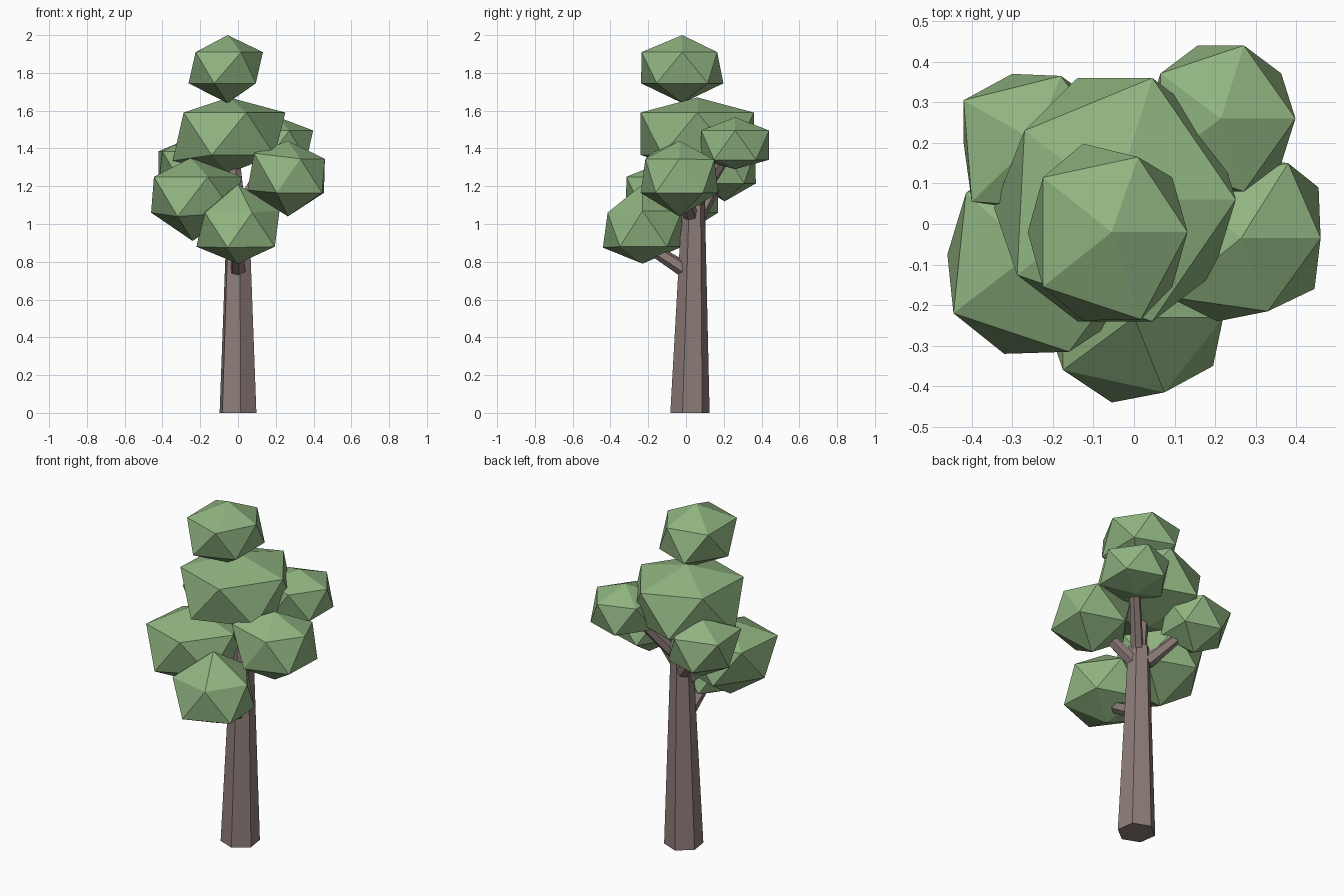
import bpy, bmesh, math
from mathutils import Vector

if "Cube" in bpy.data.objects:
    bpy.data.objects.remove(bpy.data.objects["Cube"])


def material(name, colour):
    m = bpy.data.materials.new(name)
    m.diffuse_color = (*colour, 1)
    m.use_nodes = True
    m.node_tree.nodes["Principled BSDF"].inputs["Base Color"].default_value = m.diffuse_color
    return m


bark = material("bark", (0.27, 0.205, 0.19))
leaf = material("leaf", (0.28, 0.46, 0.22))


def finish(bm, name, mat):
    bmesh.ops.recalc_face_normals(bm, faces=bm.faces)
    me = bpy.data.meshes.new(name)
    bm.to_mesh(me)
    bm.free()
    me.materials.append(mat)
    ob = bpy.data.objects.new(name, me)
    bpy.context.collection.objects.link(ob)


def limb(name, start, end, r0, r1, flat=False):
    """Six-sided tapered limb; flat keeps the end rings horizontal."""
    a, b = Vector(start), Vector(end)
    d = Vector((0, 0, 1)) if flat else (b - a).normalized()
    q = Vector((0, 0, 1)).rotation_difference(d)
    bm = bmesh.new()
    rings = []
    for c, r in ((a, r0), (b, r1)):
        ring = []
        for k in range(6):
            t = math.radians(-82 + 60 * k)
            ring.append(bm.verts.new(c + q @ Vector((r * math.cos(t), r * math.sin(t), 0))))
        rings.append(ring)
    for k in range(6):
        j = (k + 1) % 6
        bm.faces.new((rings[0][k], rings[0][j], rings[1][j], rings[1][k]))
    bm.faces.new(rings[0])
    bm.faces.new(rings[1])
    finish(bm, name, bark)


def clump(name, centre, half, low, high, moves={}):
    """Icosahedron stretched to half extents, with its lower and upper rings
    at heights low and high. moves shifts a corner, keyed by ring ('l' or 'u')
    and compass angle, to an x, y, z position."""
    bm = bmesh.new()
    bmesh.ops.create_icosphere(bm, subdivisions=1, radius=1)
    ext = [max(abs(v.co[i]) for v in bm.verts) for i in range(3)]
    for v in bm.verts:
        o = v.co.copy()
        v.co = Vector([centre[i] + o[i] / ext[i] * half[i] for i in range(3)])
        if abs(o.z) < 0.9:
            v.co.z = low if o.z < 0 else high
            key = ("l" if o.z < 0 else "u", round(math.degrees(math.atan2(o.y, o.x))) % 360)
            if key in moves:
                v.co = moves[key]
        elif o.z > 0 and "top" in moves:
            v.co = moves["top"]
        elif o.z < 0 and "bottom" in moves:
            v.co = moves["bottom"]
    finish(bm, name, leaf)


# Trunk and its thinner leader
limb("trunk", (0, 0.021, 0), (0, 0.04, 1.13), 0.105, 0.06, flat=True)
limb("trunk_leader", (0, 0.04, 1.08), (-0.03, 0.045, 1.45), 0.042, 0.03)

# Branches reaching into the side clumps
limb("branch_front", (0, -0.01, 0.76), (0, -0.23, 0.90), 0.042, 0.03)
limb("branch_front_left", (-0.01, 0.02, 0.97), (-0.20, -0.06, 1.12), 0.04, 0.028)
limb("branch_right", (0.01, 0.03, 1.03), (0.25, -0.03, 1.22), 0.04, 0.028)
limb("branch_back_right", (0.01, 0.04, 1.09), (0.21, 0.25, 1.42), 0.036, 0.028)
limb("branch_back_left", (-0.03, 0.065, 1.04), (-0.23, 0.19, 1.27), 0.04, 0.028)

# Leaf clumps
clump("leaves_top", (-0.065, -0.02, 1.82), (0.197, 0.218, 0.18), 1.745, 1.91, {
    ("u", 72): (0.01, 0.165, 1.91), ("u", 288): (0.017, -0.235, 1.91),
    "top": (-0.055, -0.02, 2.0), "bottom": (-0.055, -0.02, 1.64)})
clump("leaves_crown", (-0.047, 0.06, 1.47), (0.298, 0.30, 0.20), 1.365, 1.59, {
    ("l", 180): (-0.345, 0.04, 1.335), ("u", 144): (-0.27, 0.23, 1.59)})
clump("leaves_back_right", (0.214, 0.26, 1.435), (0.184, 0.18, 0.13), 1.34, 1.495, {
    "bottom": (0.21, 0.26, 1.29)})
clump("leaves_right", (0.264, -0.035, 1.24), (0.196, 0.206, 0.20), 1.165, 1.345, {
    ("l", 324): (0.445, -0.16, 1.165), ("l", 36): (0.455, 0.09, 1.165),
    ("u", 72): (0.38, 0.15, 1.34), ("u", 216): (0.085, -0.18, 1.375),
    ("l", 252): (0.205, -0.24, 1.165), ("l", 180): (0.05, -0.03, 1.18),
    ("u", 288): (0.33, -0.215, 1.345)})
clump("leaves_front_left", (-0.22, -0.075, 1.13), (0.24, 0.245, 0.22), 1.06, 1.25, {
    ("u", 216): (-0.445, -0.22, 1.25), ("u", 0): (0.02, -0.07, 1.25),
    ("l", 252): (-0.32, -0.32, 1.04), ("u", 288): (-0.16, -0.315, 1.25),
    "top": (-0.25, -0.07, 1.35), "bottom": (-0.24, -0.07, 0.91)})
clump("leaves_front", (0.0, -0.23, 1.0), (0.22, 0.21, 0.21), 0.88, 1.07, {
    ("l", 252): (-0.055, -0.44, 0.875), ("u", 288): (0.075, -0.415, 1.06),
    ("u", 216): (-0.175, -0.36, 1.06), ("l", 324): (0.195, -0.35, 0.88)})
clump("leaves_back_left", (-0.245, 0.205, 1.29), (0.18, 0.165, 0.17), 1.215, 1.385, {
    ("u", 144): (-0.42, 0.305, 1.385), ("l", 180): (-0.42, 0.2, 1.215),
    ("u", 216): (-0.40, 0.055, 1.385), ("u", 72): (-0.18, 0.365, 1.38)})
